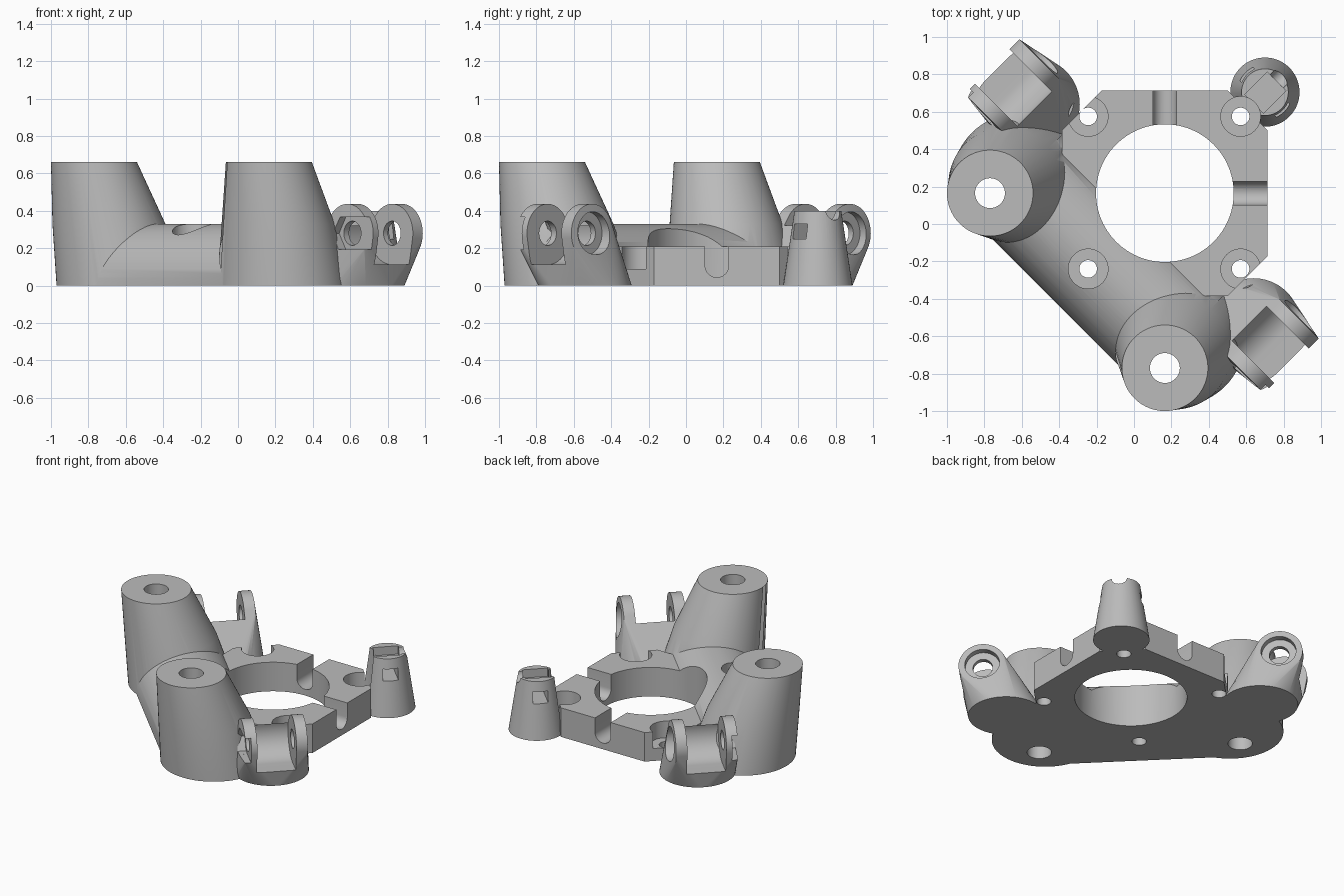
import bpy, bmesh, math
from mathutils import Vector, Matrix

cube = bpy.data.objects.get("Cube")
if cube:
    bpy.data.objects.remove(cube, do_unlink=True)

gray = bpy.data.materials.new("plain_gray")
gray.use_nodes = True
COLOR = (0.5, 0.5, 0.5, 1)
gray.diffuse_color = COLOR
gray.node_tree.nodes["Principled BSDF"].inputs["Base Color"].default_value = COLOR

X, Y, Z = Vector((1, 0, 0)), Vector((0, 1, 0)), Vector((0, 0, 1))
N = (X + Y).normalized()   # along the symmetry plane
T = (X - Y).normalized()   # across the symmetry plane
SWAP = Matrix(((0, 1, 0, 0), (1, 0, 0, 0), (0, 0, 1, 0), (0, 0, 0, 1)))


def ring(center, radius, u=X, v=Y, count=72, arc=2 * math.pi):
    """Points on a circle, or an arc, in the plane of u and v."""
    c = Vector(center)
    return [c + radius * (u * math.cos(arc * i / count) + v * math.sin(arc * i / count))
            for i in range(count + 1 if arc < 6 else count)]


def diag(n, t, z):
    return N * n + T * t + Z * z


def box(n, t, z):
    return [diag(a, b, c) for a in n for b in t for c in z]


def hull(name, *groups):
    """Convex solid wrapped around groups of points."""
    bm = bmesh.new()
    for group in groups:
        for p in group:
            bm.verts.new(p)
    res = bmesh.ops.convex_hull(bm, input=bm.verts)
    junk = {g for g in res["geom_interior"] + res["geom_unused"] if isinstance(g, bmesh.types.BMVert)}
    bmesh.ops.delete(bm, geom=list(junk), context="VERTS")
    bmesh.ops.dissolve_limit(bm, angle_limit=0.002, verts=bm.verts, edges=bm.edges)
    bmesh.ops.recalc_face_normals(bm, faces=bm.faces)
    mesh = bpy.data.meshes.new(name)
    bm.to_mesh(mesh)
    bm.free()
    mesh.materials.append(gray)
    obj = bpy.data.objects.new(name, mesh)
    bpy.context.collection.objects.link(obj)
    return obj


def rod(name, a, b, radius, u, v, count=48):
    return hull(name, ring(a, radius, u, v, count), ring(b, radius, u, v, count))


def combine(target, operation, *tools):
    """Boolean each tool into the target and discard it."""
    for tool in tools:
        mod = target.modifiers.new("bool", "BOOLEAN")
        mod.operation, mod.solver, mod.object = operation, "EXACT", tool
        dg = bpy.context.evaluated_depsgraph_get()
        mesh = bpy.data.meshes.new_from_object(target.evaluated_get(dg))
        target.modifiers.clear()
        target.data = mesh
        bpy.data.objects.remove(tool, do_unlink=True)


def mirrored(obj, name):
    twin = obj.copy()
    twin.data = obj.data.copy()
    twin.name = name
    twin.data.transform(SWAP)
    twin.data.flip_normals()
    bpy.context.collection.objects.link(twin)
    return twin


# Plate: square with cut corners
C, H, K = 0.165, 0.55, 0.215
corners = [(sx * a, sy * b) for sx in (-1, 1) for sy in (-1, 1) for a, b in ((H, H - K), (H - K, H))]
body = hull("bracket_body", [Vector((C + a, C + b, z)) for a, b in corners for z in (0, 0.21)])

# Rounded bar joining the two towers
bar = hull("bar", *[ring(diag(-0.262, t, 0), 0.33, N, Z, 48, math.pi) for t in (-0.61, 0.61)])

# Leaning tower
tower = hull("tower", ring((0.24, -0.62, 0), 0.35), ring((0.215, -0.69, 0.33), 0.302),
             ring((0.165, -0.77, 0.66), 0.23))

# Clevis mount with two ears
PT, PZ = 0.975, 0.28
mount = hull("clevis_mount", ring((0.64, -0.54, 0), 0.25),
             *[ring(diag(n, PT, PZ), 0.157, T, Z) for n in (-0.148, 0.265)])
gap = hull("ear_gap", *[ring(diag(n, PT, PZ), 0.168, T, Z) for n in (-0.07, 0.19)],
           box((-0.07, 0.19), (PT, 1.4), (0.112, 0.6)))
pin = rod("pin_hole", diag(-0.5, PT, PZ), diag(0.6, PT, PZ), 0.065, T, Z)
recess = rod("head_recess", diag(0.225, PT, PZ), diag(0.6, PT, PZ), 0.115, T, Z)
nut = rod("nut_pocket", diag(-0.5, PT, PZ), diag(-0.11, PT, PZ), 0.1, T, Z, 6)
nut_exit = hull("nut_exit", box((-0.5, -0.11), (PT, 1.4), (PZ - 0.087, PZ + 0.087)))
combine(mount, "DIFFERENCE", gap, pin, recess, nut, nut_exit)

# Tapered post on the free corner
post = hull("post", ring((0.7, 0.705, 0), 0.185), ring((0.7, 0.705, 0.4), 0.125))
PN = 0.993
combine(post, "DIFFERENCE",
        rod("post_notch", diag(PN, 0, 0.4), diag(2, 0, 0.4), 0.05, T, Z),
        hull("post_pit", box((PN - 0.085, PN + 0.085), (-0.07, 0.07), (0.34, 0.6))),
        hull("post_window", box((PN - 0.05, PN + 0.05), (-0.4, 0.4), (0.25, 0.33))))

combine(body, "UNION", bar, mirrored(tower, "tower_twin"), tower,
        mirrored(mount, "mount_twin"), mount, post)

# Central bore, cable grooves and screw holes
cuts = [rod("bore", (C, C, -1), (C, C, 1), 0.368, X, Y, 96)]
for d, u in ((X, Y), (Y, X)):
    start = Vector((C, C, 0.107))
    cuts.append(hull("groove", *[ring(start + d * s + Z * h, 0.063, u, Z, 32)
                                 for s in (0, 1) for h in (0, 0.5)]))
for x in (-0.245, 0.57):
    for y in (-0.24, 0.575):
        cuts.append(rod("counterbore", (x, y, 0.09), (x, y, 0.5), 0.106, X, Y))
        cuts.append(rod("screw_hole", (x, y, -0.5), (x, y, 0.2), 0.047, X, Y))
for x, y in ((0.165, -0.77), (-0.77, 0.165)):
    cuts.append(rod("tower_hole", (x, y, -0.5), (x, y, 1), 0.08, X, Y))
combine(body, "DIFFERENCE", *cuts)

# Smooth curved walls, crisp edges
for o in bpy.context.selected_objects:
    o.select_set(False)
body.select_set(True)
bpy.context.view_layer.objects.active = body
bpy.ops.object.shade_smooth_by_angle(angle=math.radians(30))
